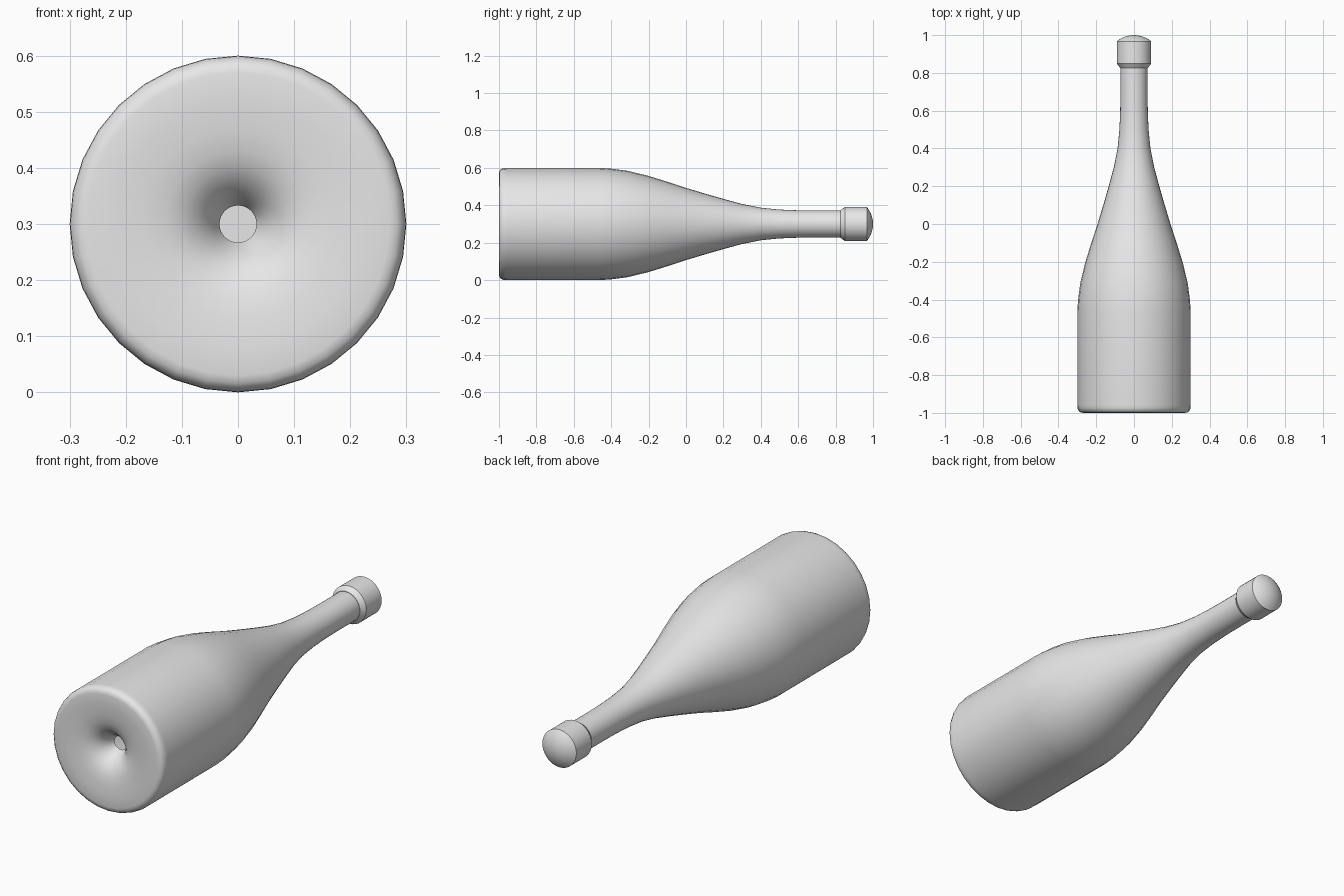
import bpy, bmesh, math

if "Cube" in bpy.data.objects:
    bpy.data.objects.remove(bpy.data.objects["Cube"], do_unlink=True)

SEGMENTS = 32
AXIS_Z = 0.3

grey = bpy.data.materials.new("plain grey")
grey.use_nodes = True
grey.diffuse_color = (0.8, 0.8, 0.8, 1)
grey.node_tree.nodes["Principled BSDF"].inputs["Base Color"].default_value = (0.8, 0.8, 0.8, 1)


def lathe(name, profile, sharp_angle):
    """Revolve (radius, y) points around the lying axis; radius 0 makes a pole."""
    bm = bmesh.new()
    rings = []
    for r, y in profile:
        if r == 0:
            rings.append([bm.verts.new((0, y, AXIS_Z))] * SEGMENTS)
        else:
            angles = [2 * math.pi * i / SEGMENTS for i in range(SEGMENTS)]
            rings.append([bm.verts.new((r * math.cos(a), y, AXIS_Z + r * math.sin(a)))
                          for a in angles])
    for low, high in zip(rings, rings[1:]):
        for j in range(SEGMENTS):
            k = (j + 1) % SEGMENTS
            corners = [low[j], high[j], high[k], low[k]]
            bm.faces.new(list(dict.fromkeys(corners)))
    mesh = bpy.data.meshes.new(name)
    bm.to_mesh(mesh)
    bm.free()
    mesh.materials.append(grey)
    obj = bpy.data.objects.new(name, mesh)
    bpy.context.collection.objects.link(obj)
    bpy.ops.object.select_all(action='DESELECT')
    obj.select_set(True)
    bpy.context.view_layer.objects.active = obj
    bpy.ops.object.shade_smooth_by_angle(angle=math.radians(sharp_angle))
    return obj


# Bottle: hollow punt with a small hole, rounded base rim, body, shoulder, neck
punt = [(0.033, -0.895), (0.042, -0.915), (0.056, -0.938), (0.075, -0.96),
        (0.10, -0.978), (0.13, -0.989), (0.17, -0.996), (0.22, -0.999)]
rim = [(0.27, -1.0), (0.284, -0.997), (0.294, -0.988), (0.299, -0.975), (0.3, -0.96)]
shoulder = [(0.3, -0.7), (0.3, -0.46), (0.296, -0.4), (0.284, -0.31), (0.257, -0.2),
            (0.226, -0.1), (0.193, 0.0), (0.163, 0.1), (0.134, 0.2)]
neck = [(0.107, 0.3), (0.087, 0.4), (0.077, 0.5), (0.073, 0.6), (0.072, 0.7), (0.072, 0.84)]
lathe("bottle", punt + rim + shoulder + neck, 50)

# Cap: closed underside, flared collar, straight side, domed top
dome_r, dome_y, dome_h = 0.091, 0.967, 0.033
sphere_r = (dome_r ** 2 + dome_h ** 2) / (2 * dome_h)
half = math.asin(dome_r / sphere_r)
dome = [(sphere_r * math.sin(half * t / 5), 1.0 - sphere_r * (1 - math.cos(half * t / 5)))
        for t in range(5, 0, -1)]
cap = [(0, 0.826), (0.074, 0.826), (0.091, 0.85)] + dome + [(0, 1.0)]
lathe("cap", cap, 25)
